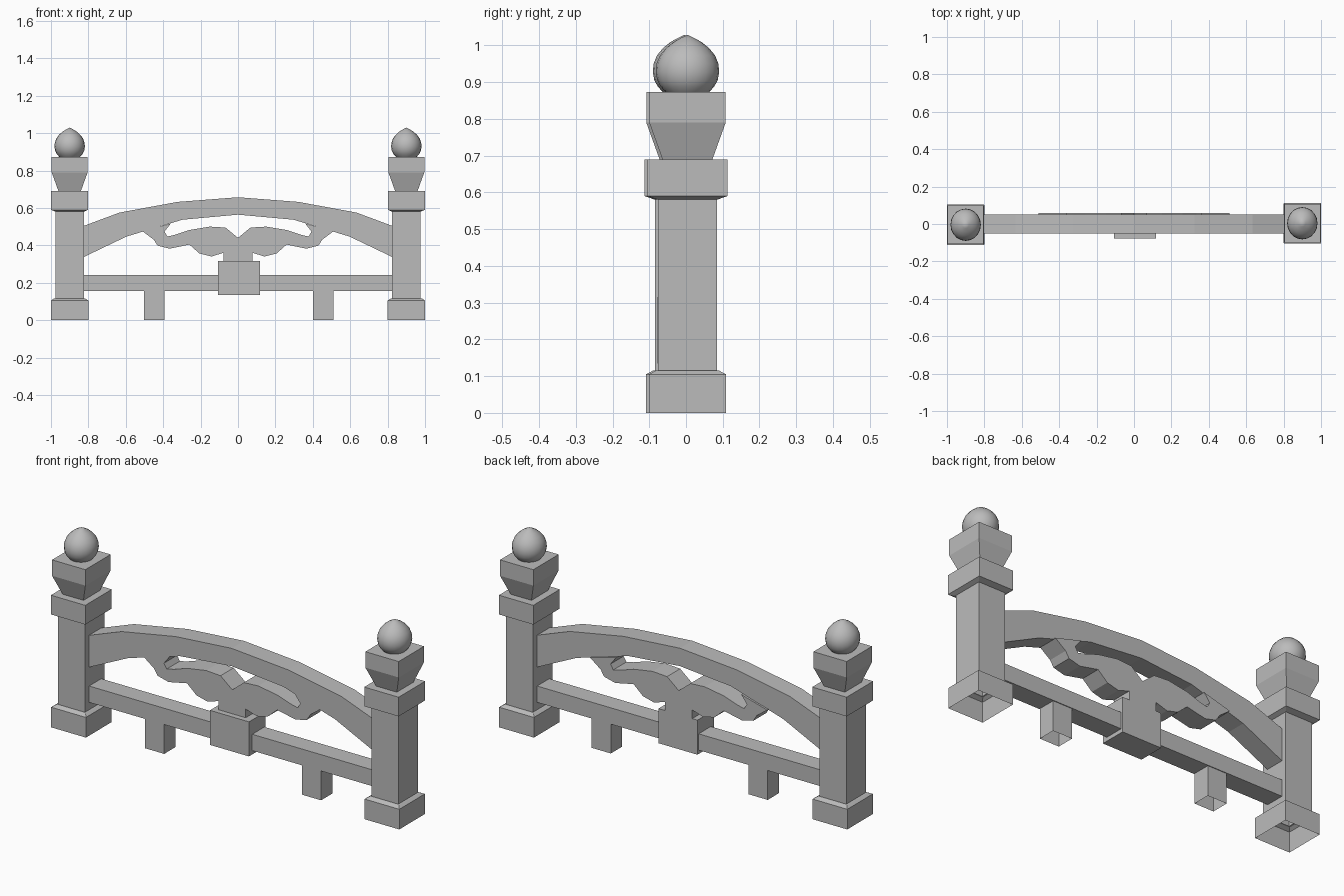
import bpy, bmesh, math

cube = bpy.data.objects.get("Cube")
if cube:
    bpy.data.objects.remove(cube, do_unlink=True)

stone = bpy.data.materials.new("grey_stone")
stone.use_nodes = True
GREY = (0.5, 0.5, 0.5, 1)
stone.diffuse_color = GREY
stone.node_tree.nodes["Principled BSDF"].inputs["Base Color"].default_value = GREY


def finish(bm, name, smooth=False):
    bmesh.ops.recalc_face_normals(bm, faces=bm.faces)
    for f in bm.faces:
        f.smooth = smooth
    mesh = bpy.data.meshes.new(name)
    bm.to_mesh(mesh)
    bm.free()
    mesh.materials.append(stone)
    obj = bpy.data.objects.new(name, mesh)
    bpy.context.collection.objects.link(obj)
    return obj


def loft(name, sections, sides, centre, turn=0.0, smooth=False, cap=True):
    """Stack of rings (z, half x, half y), open underneath."""
    bm = bmesh.new()
    rings = []
    for z, hx, hy in sections:
        angles = [turn + math.tau * i / sides for i in range(sides)]
        rings.append([bm.verts.new((centre[0] + hx * math.cos(a),
                                    centre[1] + hy * math.sin(a), z)) for a in angles])
    for low, high in zip(rings, rings[1:]):
        for i in range(sides):
            j = (i + 1) % sides
            bm.faces.new((low[i], low[j], high[j], high[i]))
    if cap:
        bm.faces.new(rings[-1])
    bmesh.ops.remove_doubles(bm, verts=bm.verts, dist=1e-5)
    return finish(bm, name, smooth)


def square_loft(name, sections, centre, cap=True):
    r = math.sqrt(2)
    return loft(name, [(z, hx * r, hy * r) for z, hx, hy in sections], 4, centre,
                math.pi / 4, cap=cap)


def box(name, x0, x1, y0, y1, z0, z1):
    bm = bmesh.new()
    bmesh.ops.create_cube(bm, size=1)
    for v in bm.verts:
        v.co = (x1 if v.co.x > 0 else x0, y1 if v.co.y > 0 else y0, z1 if v.co.z > 0 else z0)
    return finish(bm, name)


def plate(name, outline, y0, y1):
    """Outline in x and z, extruded along y."""
    bm = bmesh.new()
    face = bm.faces.new([bm.verts.new((x, y0, z)) for x, z in outline])
    new = bmesh.ops.extrude_face_region(bm, geom=[face])["geom"]
    verts = [g for g in new if isinstance(g, bmesh.types.BMVert)]
    bmesh.ops.translate(bm, verts=verts, vec=(0, y1 - y0, 0))
    bmesh.ops.triangulate(bm, faces=[f for f in bm.faces if len(f.verts) > 4])
    return finish(bm, name)


def mirrored(half):
    """Complete a profile whose last point lies on x = 0."""
    return half + [(-x, z) for x, z in reversed(half) if x]


# Posts: foot, shaft, collar and flared head, with a pointed ball on top
POST = [(0, .1, .105), (.105, .1, .105), (.115, .085, .086), (.116, .077, .08),
        (.58, .077, .08), (.59, .099, .109), (.69, .099, .109), (.69, .06, .068),
        (.79, .096, .104), (.873, .096, .104)]
BALL = [(.86, .042), (.873, .057), (.888, .07), (.905, .079), (.927, .083), (.95, .081),
        (.973, .072), (.993, .056), (1.009, .037), (1.02, .018), (1.029, 0)]
for side, x, y in (("right", -.9, -.004), ("left", .9, .004)):
    square_loft(side + "_post", POST, (x, y))
    loft(side + "_ball", [(z, r * .98, r * 1.04) for z, r in BALL], 20, (x, y),
         smooth=True, cap=False)

# Arched top rail
top = mirrored([(-.83, .502), (-.634, .575), (-.324, .632), (0, .657)])
under = mirrored([(-.83, .335), (-.596, .447), (-.297, .537), (0, .564)])
plate("arched_rail", top + under[::-1], -.052, .05)

# Lower rail, centre block and short legs
box("lower_rail", -.825, .825, -.05, .05, .155, .24)
box("centre_block", -.108, .117, -.077, .06, .135, .315)
for side, x in (("right", -.448), ("left", .456)):
    square_loft(side + "_leg", [(0, .055, .046), (.156, .055, .046)], (x, 0), cap=False)

# Scrolled ornament between the block and the arch
lower = [(-.078, .31), (-.078, .36), (-.142, .34), (-.206, .356), (-.26, .404),
         (-.366, .382), (-.43, .398), (-.45, .43), (-.51, .475)]
upper = [(-.36, .516), (-.393, .473), (-.377, .447), (-.334, .457), (-.26, .482),
         (-.15, .5), (-.067, .495), (0, .44)]
plate("scroll_ornament", mirrored(lower + upper), -.048, .06)
